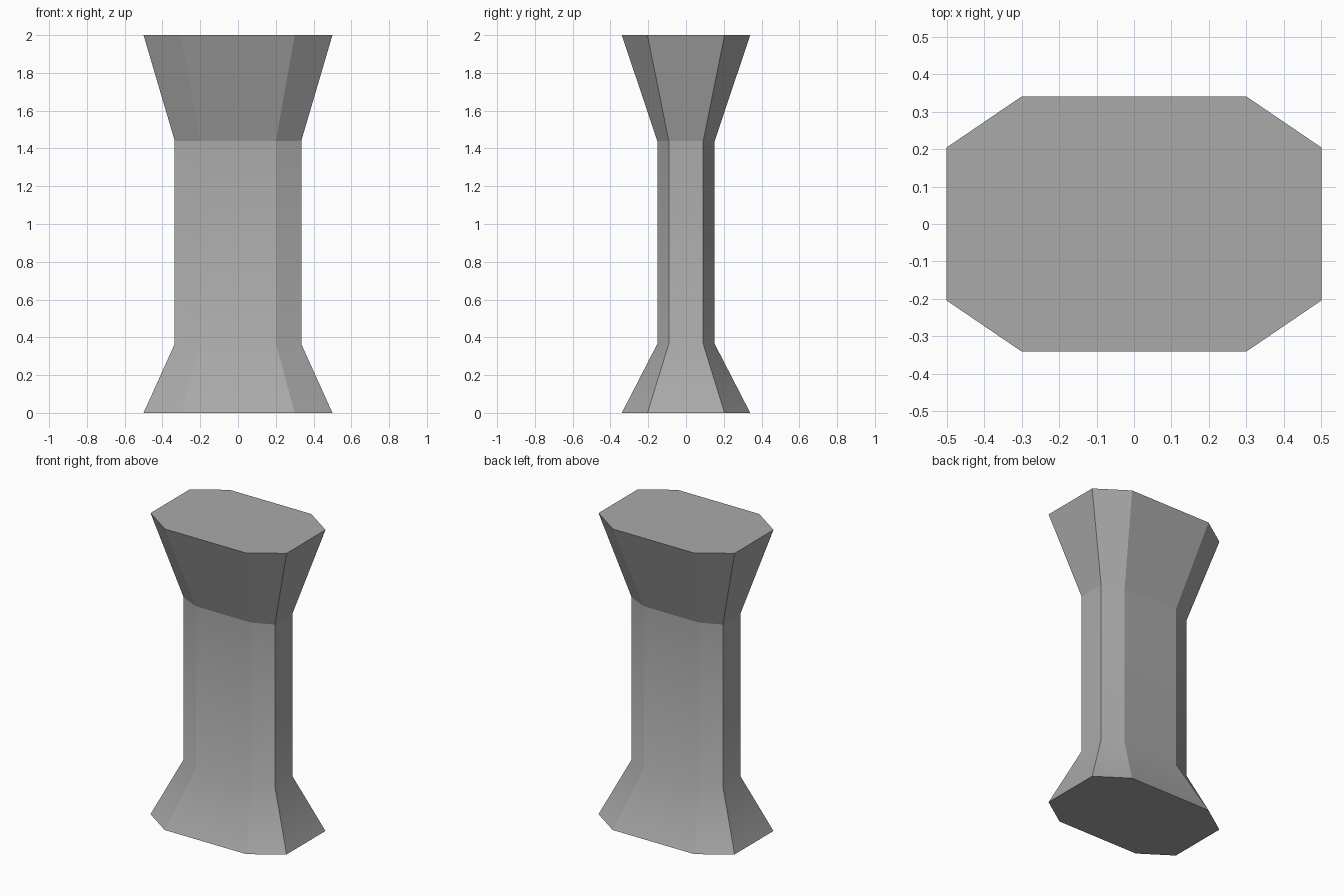
import bpy
import bmesh

cube = bpy.data.objects.get("Cube")
if cube:
    bpy.data.objects.remove(cube, do_unlink=True)

# Stone colour
stone = bpy.data.materials.new("stone grey")
stone.use_nodes = True
grey = (0.4, 0.4, 0.4, 1)
stone.diffuse_color = grey
stone.node_tree.nodes["Principled BSDF"].inputs["Base Color"].default_value = grey

SHAFT_BOTTOM, SHAFT_TOP = 0.365, 1.44
WIDE = (0.5, 0.34)
NARROW = (0.335, 0.152)


def octagon(bm, half_size, z):
    """Ring of a rectangle with its corners cut at 60 percent."""
    a, b = half_size
    c, d = a * 0.6, b * 0.6
    outline = [(a, -d), (a, d), (c, b), (-c, b), (-a, d), (-a, -d), (-c, -b), (c, -b)]
    return [bm.verts.new((x, y, z)) for x, y in outline]


# Flared foot, straight shaft and flared capital
bm = bmesh.new()
levels = [(WIDE, 0), (NARROW, SHAFT_BOTTOM), (NARROW, SHAFT_TOP), (WIDE, 2)]
rings = [octagon(bm, size, z) for size, z in levels]
for low, high in zip(rings, rings[1:]):
    for i in range(len(low)):
        j = (i + 1) % len(low)
        bm.faces.new((low[i], low[j], high[j], high[i]))
bm.faces.new(rings[0][::-1])
bm.faces.new(rings[-1])
bm.normal_update()

# Crisp edges everywhere except where the shaft flows into the foot
for face in bm.faces:
    face.smooth = True
for edge in bm.edges:
    edge.smooth = all(abs(v.co.z - SHAFT_BOTTOM) < 0.001 for v in edge.verts)

mesh = bpy.data.meshes.new("column")
bm.to_mesh(mesh)
bm.free()
mesh.materials.append(stone)
bpy.context.collection.objects.link(bpy.data.objects.new("column", mesh))
